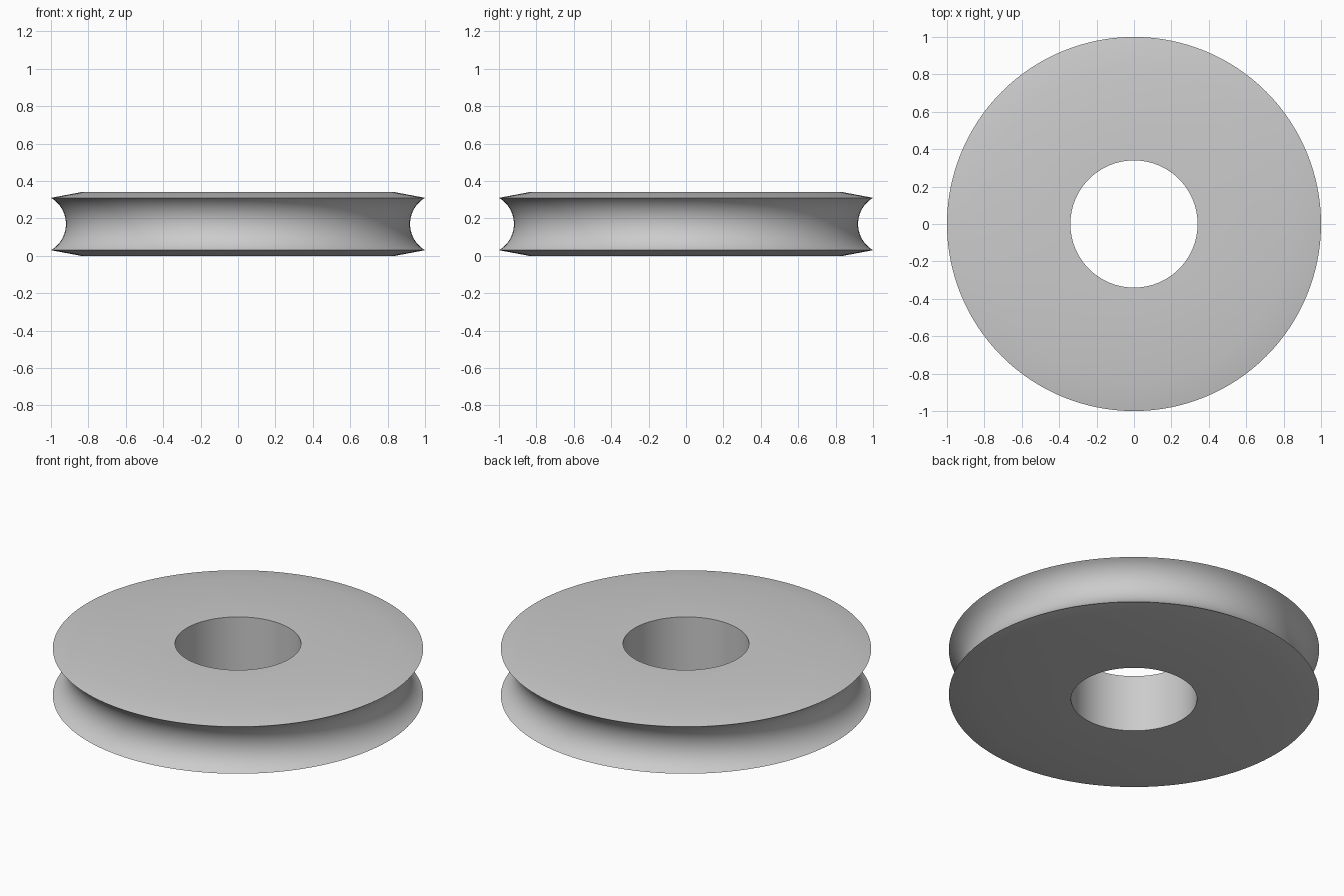
import bpy, bmesh, math

if "Cube" in bpy.data.objects:
    bpy.data.objects.remove(bpy.data.objects["Cube"], do_unlink=True)

SEGMENTS = 128
HEIGHT, BORE, FLAT, RIM = 0.34, 0.34, 0.84, 1.0
BEVEL = 0.03          # drop from flat face to rim
GROOVE_DEPTH = 0.08

# Light grey material
grey = bpy.data.materials.new("light grey")
grey.use_nodes = True
color = (0.6, 0.6, 0.6, 1)
grey.diffuse_color = color
grey.node_tree.nodes["Principled BSDF"].inputs["Base Color"].default_value = color


def groove_arc(steps=20):
    """Circular groove section from the lower rim to the upper rim."""
    half = HEIGHT / 2 - BEVEL
    radius = (half ** 2 + GROOVE_DEPTH ** 2) / (2 * GROOVE_DEPTH)
    centre = RIM - GROOVE_DEPTH + radius
    sweep = math.asin(half / radius)
    angles = [sweep * (2 * i / steps - 1) for i in range(steps + 1)]
    return [(centre - radius * math.cos(a), HEIGHT / 2 + radius * math.sin(a))
            for a in angles]


# Closed wheel section: bore, lower face, groove, upper face
profile = [(BORE, 0), (FLAT, 0), *groove_arc(), (FLAT, HEIGHT), (BORE, HEIGHT)]

# Revolve the section about the vertical axis
bm = bmesh.new()
verts = [bm.verts.new((r, 0, z)) for r, z in profile]
edges = [bm.edges.new((v, verts[(i + 1) % len(verts)])) for i, v in enumerate(verts)]
bmesh.ops.spin(bm, geom=verts + edges, cent=(0, 0, 0), axis=(0, 0, 1),
               angle=math.tau, steps=SEGMENTS, use_merge=True)
bmesh.ops.remove_doubles(bm, verts=bm.verts, dist=1e-5)
bmesh.ops.recalc_face_normals(bm, faces=bm.faces)

mesh = bpy.data.meshes.new("pulley_wheel")
bm.to_mesh(mesh)
bm.free()
mesh.materials.append(grey)
wheel = bpy.data.objects.new("pulley_wheel", mesh)
bpy.context.collection.objects.link(wheel)

# Smooth shading with crisp rims and bore edges
bpy.ops.object.select_all(action='DESELECT')
wheel.select_set(True)
bpy.context.view_layer.objects.active = wheel
bpy.ops.object.shade_smooth_by_angle(angle=math.radians(30))
